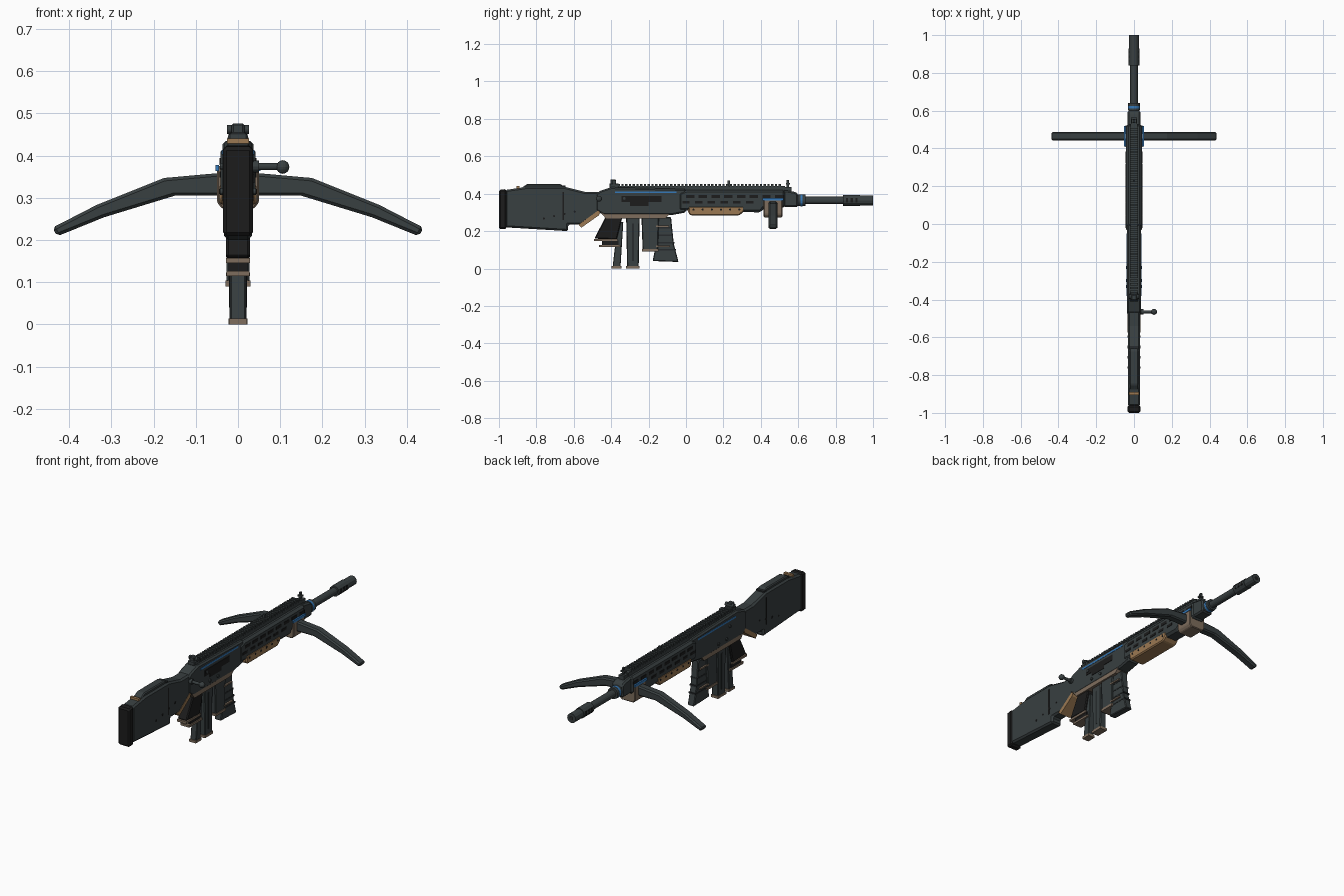
import bpy, bmesh, math
from mathutils import Vector, Matrix


def material(name, rgb):
    m = bpy.data.materials.new(name)
    m.diffuse_color = (*rgb, 1)
    return m


SLATE = material("slate metal", (0.040, 0.050, 0.052))
BLACK = material("black rubber", (0.012, 0.012, 0.012))
DARK = material("dark recess", (0.020, 0.024, 0.026))
WOOD = material("warm tan", (0.33, 0.19, 0.085))
TAUPE = material("taupe", (0.21, 0.155, 0.11))
BLUE = material("blue accent", (0.035, 0.19, 0.48))


def finish(name, bm, mat, bevel=0.0):
    bmesh.ops.recalc_face_normals(bm, faces=bm.faces)
    me = bpy.data.meshes.new(name)
    bm.to_mesh(me)
    bm.free()
    me.materials.append(mat)
    ob = bpy.data.objects.new(name, me)
    bpy.context.collection.objects.link(ob)
    if bevel:
        b = ob.modifiers.new("bevel", 'BEVEL')
        b.width, b.segments, b.limit_method = bevel, 1, 'ANGLE'
    return ob


def prism(name, pts, a, b, mat, bevel=0.0, axis='x'):
    """Extrude a (y, z) profile along x, or an (x, z) profile along y."""
    bm = bmesh.new()
    place = (lambda p, t: (t, p[0], p[1])) if axis == 'x' else (lambda p, t: (p[0], t, p[1]))
    ends = [[bm.verts.new(place(p, t)) for p in pts] for t in (a, b)]
    bm.faces.new(ends[0])
    bm.faces.new(ends[1][::-1])
    n = len(pts)
    for i in range(n):
        j = (i + 1) % n
        bm.faces.new((ends[0][i], ends[0][j], ends[1][j], ends[1][i]))
    return finish(name, bm, mat, bevel)


def boxes(name, items, mat, bevel=0.0):
    """Boxes as (x0, x1, y0, y1, z0, z1), all in one object."""
    bm = bmesh.new()
    for x0, x1, y0, y1, z0, z1 in items:
        m = Matrix.Translation(((x0 + x1) / 2, (y0 + y1) / 2, (z0 + z1) / 2)) @ \
            Matrix.Diagonal((x1 - x0, y1 - y0, z1 - z0, 1))
        bmesh.ops.create_cube(bm, size=1, matrix=m)
    return finish(name, bm, mat, bevel)


def rods(name, items, mat, sides=12):
    """Cylinders as (start, end, radius), all in one object."""
    bm = bmesh.new()
    for p, q, r in items:
        p, q = Vector(p), Vector(q)
        rot = (q - p).to_track_quat('Z', 'Y').to_matrix().to_4x4()
        bmesh.ops.create_cone(bm, cap_ends=True, segments=sides, radius1=r, radius2=r,
                              depth=(q - p).length, matrix=Matrix.Translation((p + q) / 2) @ rot)
    return finish(name, bm, mat)


def both(w, t, y0, y1, z0, z1):
    """A pair of thin side plates outside half width w."""
    return [(s * w - t, s * w + t, y0, y1, z0, z1) for s in (-1, 1)]


# Stock
prism("butt_pad", [(-1, .21), (-1, .42), (-.96, .425), (-.96, .21)], -.035, .035, BLACK, .008)
prism("stock", [(-.965, .22), (-.965, .42), (-.85, .437), (-.65, .437), (-.54, .41), (-.46, .41),
                (-.46, .305), (-.56, .235), (-.63, .235), (-.63, .20)], -.033, .033, SLATE, .009)
prism("cheek_rest", [(-.88, .43), (-.85, .452), (-.67, .452), (-.64, .425)], -.024, .024, SLATE, .005)
boxes("stock_band", [(-.026, .026, -.905, -.89, .42, .441)], WOOD)
boxes("cheek_groove", [(-.025, .025, -.665, -.645, .42, .443)], DARK)
boxes("stock_seams", both(.033, .001, -.66, -.652, .26, .41), BLACK)
rods("stock_holes", [((-.0345, -.76 + .055 * i, .268 + .012 * i), (.0345, -.76 + .055 * i, .268 + .012 * i), .006)
                     for i in range(4)], BLACK, 8)
prism("stock_wedge", [(-.575, .236), (-.56, .218), (-.465, .285), (-.455, .31), (-.47, .31), (-.56, .245)],
      -.034, .034, WOOD)

# Receiver
prism("receiver", [(-.48, .31), (-.48, .40), (-.46, .415), (-.40, .435), (0, .425), (0, .30), (-.08, .285),
                   (-.44, .285)], -.037, .037, SLATE, .008)
prism("receiver_base", [(-.455, .30), (-.43, .268), (-.11, .268), (-.085, .295)], -.036, .036, TAUPE)
boxes("receiver_stripes", both(.037, .0015, -.38, -.05, .403, .413), BLUE)
boxes("ejection_port", [(.03, .0395, -.345, -.13, .355, .388), (.03, .0395, -.30, -.20, .335, .36)], BLACK)
rods("receiver_pins", [((-.043, y, z), (.043, y, z), .008) for y, z in ((-.30, .315), (-.23, .315), (-.33, .375))],
     SLATE)

# Bolt handle
rods("bolt_handle", [((.02, -.465, .374), (.105, -.465, .374), .008), ((.03, -.465, .374), (.05, -.465, .374), .014)],
     SLATE)
bm = bmesh.new()
bmesh.ops.create_uvsphere(bm, u_segments=14, v_segments=8, radius=.016, matrix=Matrix.Translation((.106, -.465, .373)))
finish("bolt_knob", bm, SLATE)

# Handguard with slots and warm lower grip
prism("handguard", [(-.04, .31), (-.04, .405), (0, .42), (.53, .42), (.53, .325), (.42, .325), (.40, .30)],
      -.042, .042, SLATE, .012)
boxes("handguard_slots", sum([both(.042, .002, .0 + .068 * i, .045 + .068 * i, .378, .394) for i in range(8)]
                             + [both(.042, .002, -.02 + .068 * i, .02 + .068 * i, .348, .362) for i in range(6)], []),
      BLACK)
prism("lower_grip", [(.012, .333), (.012, .297), (.025, .284), (.285, .284), (.31, .305), (.31, .333)],
      -.044, .044, WOOD, .006)
rods("lower_grip_holes", [((-.0455, .04 + .049 * i, .315), (.0455, .04 + .049 * i, .315), .006) for i in range(6)],
     BLACK, 8)
prism("front_block", [(.52, .33), (.52, .42), (.58, .41), (.6, .40), (.6, .33)], -.034, .034, SLATE, .008)

# Toothed top rail and sights
boxes("rail", [(-.019, .019, -.39, .53, .418, .440)], SLATE)
boxes("rail_teeth", [(-.022, .022, -.385 + .02 * i, -.373 + .02 * i, .438, .453) for i in range(45)], SLATE)
boxes("rear_sight", [(-.021, .021, -.41, -.36, .43, .455), (-.015, .015, -.405, -.375, .45, .476)], SLATE, .004)
rods("sight_dial", [((-.026, -.385, .462), (.026, -.385, .462), .011)], SLATE)
boxes("rail_marker", [(-.006, .006, .222, .234, .44, .47)], SLATE)
boxes("front_sight", [(-.016, .016, .52, .565, .41, .435), (-.005, .005, .538, .552, .43, .472),
                      (-.012, .012, .535, .555, .448, .456)], SLATE)

# Barrel and muzzle
Z = .364
rods("barrel", [((0, .58, Z), (0, .86, Z), .020), ((0, .6, Z), (0, .64, Z), .031)], SLATE, 16)
rods("barrel_ring", [((0, .612, Z), (0, .624, Z), .0325)], BLUE, 16)
rods("muzzle", [((0, .84, Z), (0, .93, Z), .029), ((0, .925, Z), (0, 1, Z), .026)], SLATE, 12)
boxes("muzzle_vents", sum([both(.0275, .002, .855 + .025 * i, .867 + .025 * i, .352, .376) for i in range(3)], []),
      BLACK)
rods("bore", [((0, .99, Z), (0, 1.0, Z), .012)], BLACK)

# Bow limbs on their bracket
for side, s in (("right", 1), ("left", -1)):
    limb = [(.03, .36), (.175, .347), (.335, .283), (.44, .229), (.428, .209), (.317, .254), (.15, .305), (.03, .305)]
    prism(side + "_limb", [(s * x, z) for x, z in limb], .442, .488, SLATE, .007, 'y')
prism("limb_bracket", [(-.05, .375), (-.05, .29), (-.038, .274), (.038, .274), (.05, .29), (.05, .375)],
      .415, .515, TAUPE, .004, 'y')
boxes("bracket_stripes", both(.049, .004, .41, .52, .364, .378), BLUE)

# Trigger grip
prism("rear_grip", [(-.43, .275), (-.49, .16), (-.37, .155), (-.34, .275)], -.028, .028, BLACK, .005)
boxes("rear_grip_plates", [(-.029, .029, -.493, -.365, .146, .158), (-.027, .027, -.465, -.35, .115, .127)], TAUPE)
boxes("rear_grip_core", [(-.022, .022, -.45, -.36, .12, .15)], BLACK)

# Hanging magazines
prism("slim_magazine", [(-.365, .25), (-.392, .01), (-.35, .01), (-.335, .25)], -.018, .018, SLATE, .003)
prism("long_magazine", [(-.32, .275), (-.315, .01), (-.253, .01), (-.248, .275)], -.020, .020, SLATE, .004)
prism("short_magazine", [(-.238, .275), (-.232, .1), (-.15, .1), (-.145, .275)], -.027, .027, SLATE, .004)
prism("curved_magazine", [(-.15, .275), (-.155, .16), (-.178, .04), (-.04, .035), (-.065, .13), (-.08, .275)],
      -.020, .020, SLATE, .004)
boxes("magazine_feet", [(-.020, .020, -.397, -.346, 0, .014), (-.022, .022, -.320, -.248, 0, .014),
                        (-.030, .030, -.235, -.147, .09, .104)], TAUPE)
boxes("magazine_ribs", [(-.0215, .0215, -.16 - .006 * i, -.077 + .008 * i, .215 - .04 * i, .223 - .04 * i)
                        for i in range(4)], DARK)
boxes("magazine_bands", [(-.029, .029, -.16, -.09, .222, .230), (-.029, .029, -.16, -.085, .115, .123)], TAUPE)
boxes("magazine_grooves", both(.020, .0015, -.29, -.278, .04, .24), DARK)
